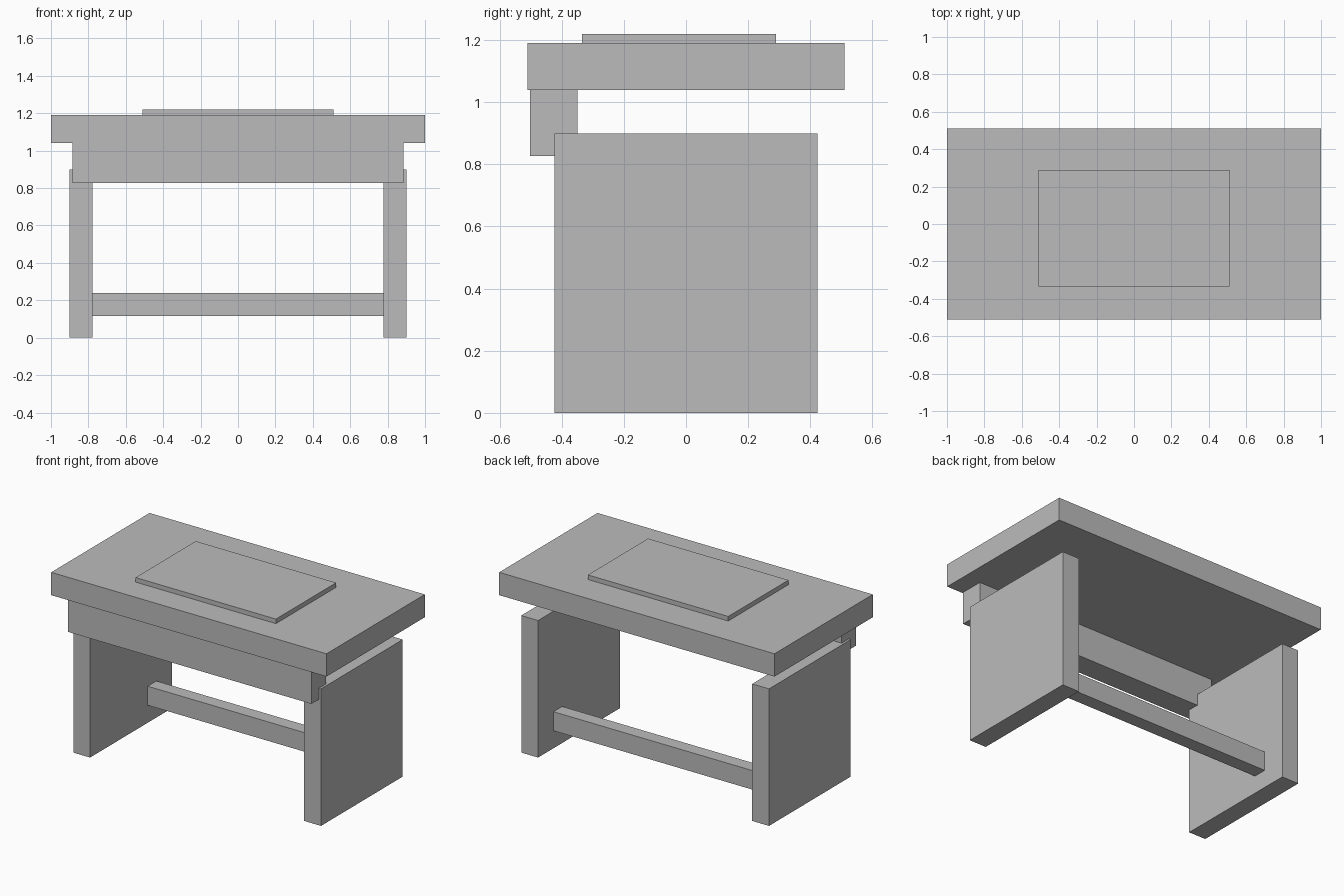
import bpy
import bmesh
from mathutils import Vector

cube = bpy.data.objects.get("Cube")
if cube:
    bpy.data.objects.remove(cube, do_unlink=True)

# Single plain grey finish
grey = bpy.data.materials.new("plain grey")
grey.use_nodes = True
grey.diffuse_color = (0.5, 0.5, 0.5, 1)
grey.node_tree.nodes["Principled BSDF"].inputs["Base Color"].default_value = (0.5, 0.5, 0.5, 1)


def box(name, x, y, z):
    """Flat-faced box spanning the given (low, high) ranges."""
    lo, hi = Vector((x[0], y[0], z[0])), Vector((x[1], y[1], z[1]))
    centre, size = (lo + hi) / 2, hi - lo
    bm = bmesh.new()
    bmesh.ops.create_cube(bm, size=1)
    bmesh.ops.scale(bm, vec=size, verts=bm.verts)
    mesh = bpy.data.meshes.new(name)
    bm.to_mesh(mesh)
    bm.free()
    mesh.materials.append(grey)
    obj = bpy.data.objects.new(name, mesh)
    obj.location = centre
    bpy.context.collection.objects.link(obj)
    return obj


# Table top with the thin pad lying on it
box("table_top", (-1, 1), (-0.51, 0.51), (1.04, 1.19))
box("desk_pad", (-0.51, 0.51), (-0.335, 0.29), (1.19, 1.22))

# Front apron hanging below the top
box("front_apron", (-0.885, 0.885), (-0.502, -0.35), (0.827, 1.04))

# Side panels, mirrored left and right
for side, x in (("left", (0.778, 0.9)), ("right", (-0.9, -0.778))):
    box(side + "_leg_panel", x, (-0.424, 0.424), (0, 0.9))

# Stretcher between the panels, towards the back
box("stretcher", (-0.778, 0.778), (0.174, 0.264), (0.115, 0.24))
